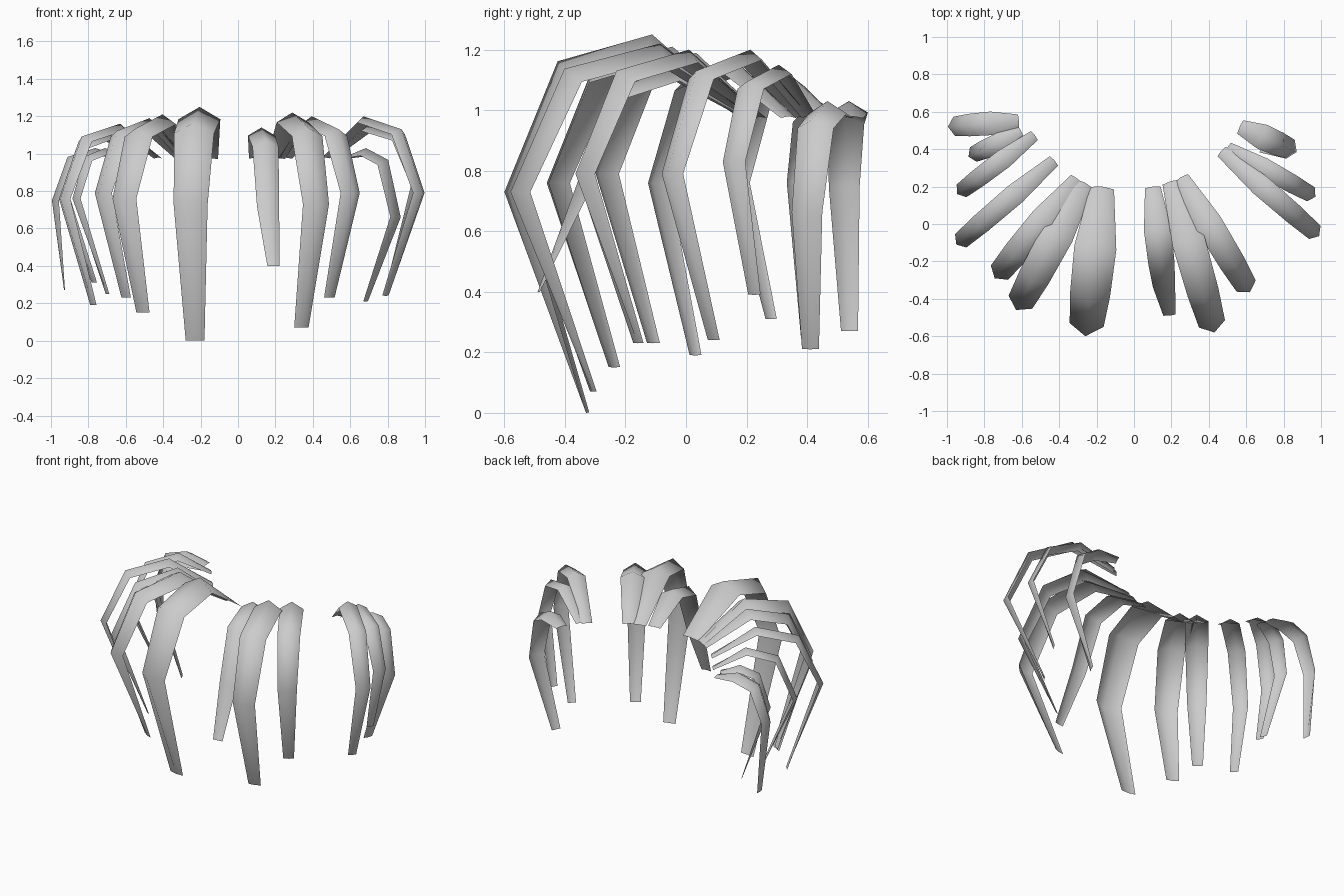
import bpy
from mathutils import Vector

# Each frond: root x,y | outermost bend x,y,z | tip x,y,z | peak height | width
FRONDS = {
    "front_left_frond_1": (-0.17, 0.20, -0.26, -0.60, 0.73, -0.23, -0.33, 0.00, 1.25, 0.215),
    "front_left_frond_2": (-0.26, 0.22, -0.63, -0.46, 0.76, -0.51, -0.24, 0.15, 1.21, 0.17),
    "front_left_frond_3": (-0.30, 0.24, -0.745, -0.29, 0.79, -0.60, -0.11, 0.23, 1.19, 0.14),
    "left_frond_1": (-0.425, 0.34, -0.95, -0.11, 0.76, -0.775, 0.03, 0.19, 1.16, 0.11),
    "left_frond_2": (-0.53, 0.475, -0.945, 0.16, 0.76, -0.77, 0.28, 0.31, 1.11, 0.10),
    "left_frond_3": (-0.60, 0.49, -0.885, 0.36, 0.76, -0.70, 0.40, 0.25, 1.03, 0.10),
    "left_frond_4": (-0.615, 0.55, -0.995, 0.52, 0.75, -0.93, 0.54, 0.27, 1.03, 0.12),
    "front_right_frond_1": (0.10, 0.20, 0.165, -0.37, 0.73, 0.19, -0.49, 0.40, 1.14, 0.14),
    "front_right_frond_2": (0.20, 0.23, 0.43, -0.58, 0.73, 0.34, -0.31, 0.07, 1.22, 0.17),
    "front_right_frond_3": (0.25, 0.25, 0.62, -0.365, 0.79, 0.49, -0.16, 0.23, 1.20, 0.14),
    "right_frond_1": (0.465, 0.39, 0.99, -0.065, 0.79, 0.79, 0.09, 0.24, 1.20, 0.11),
    "right_frond_2": (0.50, 0.41, 0.97, 0.145, 0.83, 0.83, 0.225, 0.39, 1.15, 0.10),
    "right_frond_3": (0.565, 0.52, 0.87, 0.385, 0.66, 0.685, 0.41, 0.21, 1.03, 0.13),
}
ROOT_Z = 0.98
WIDTHS = (0.6, 1.05, 1.0, 0.85, 0.47)   # root, peak, shoulder, bend, tip
RIDGE = (0.1, 0.3, 0.33, 0.33, 0.05)    # ridge height relative to width


def frond(name, rx, ry, ox, oy, oz, tx, ty, tz, peak, width):
    """Arching leaf strip with a raised centre ridge."""
    root, bend, tip = Vector((rx, ry, ROOT_Z)), Vector((ox, oy, oz)), Vector((tx, ty, tz))
    top = root.lerp(bend, 0.39)
    top.z = peak
    shoulder = root.lerp(bend, 0.78)
    shoulder.z = peak - 0.17 * (peak - oz)
    path = [root, top, shoulder, bend, tip]
    out = Vector((ox - rx, oy - ry, 0)).normalized()
    side = Vector((0, 0, 1)).cross(out)
    verts, faces = [], []
    for i, p in enumerate(path):
        before = (p - path[i - 1]).normalized() if i else Vector()
        after = (path[i + 1] - p).normalized() if i < 4 else Vector()
        normal = (before + after).cross(side).normalized()
        w = width * WIDTHS[i]
        low = p - normal * w * RIDGE[i]
        verts += [low - side * w / 2, p, low + side * w / 2]
    for i in range(4):
        for j in range(2):
            a = 3 * i + j
            faces.append((a, a + 3, a + 4, a + 1))
    for v in verts:
        v.z = max(v.z, 0)
    mesh = bpy.data.meshes.new(name)
    mesh.from_pydata(verts, [], faces)
    mesh.shade_smooth()
    obj = bpy.data.objects.new(name, mesh)
    bpy.context.collection.objects.link(obj)


for name, data in FRONDS.items():
    frond(name, *data)
